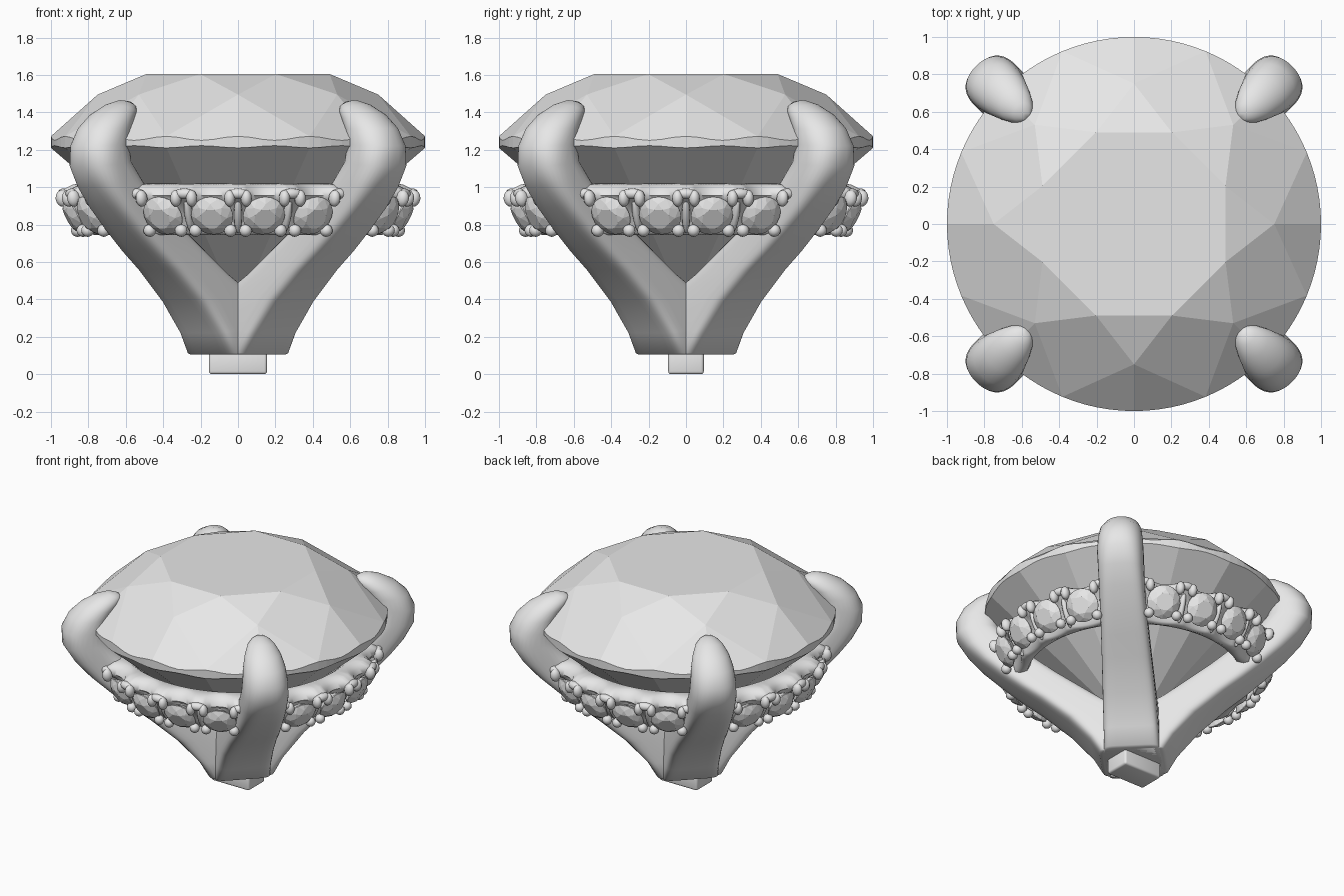
import bpy, bmesh, math
from mathutils import Matrix, Vector

if "Cube" in bpy.data.objects:
    bpy.data.objects.remove(bpy.data.objects["Cube"])

grey = bpy.data.materials.new("soft grey")
grey.diffuse_color = (0.8, 0.8, 0.8, 1)
grey.use_nodes = True
grey.node_tree.nodes["Principled BSDF"].inputs["Base Color"].default_value = grey.diffuse_color


def finish(bm, name, smooth=None):
    """Turn a bmesh into an object with outward normals and chosen shading."""
    bmesh.ops.recalc_face_normals(bm, faces=bm.faces)
    me = bpy.data.meshes.new(name)
    bm.to_mesh(me)
    bm.free()
    ob = bpy.data.objects.new(name, me)
    bpy.context.collection.objects.link(ob)
    me.materials.append(grey)
    if smooth:
        bpy.ops.object.select_all(action='DESELECT')
        ob.select_set(True)
        bpy.context.view_layer.objects.active = ob
        bpy.ops.object.shade_smooth_by_angle(angle=math.radians(smooth))
    return ob


def polar(r, deg, z):
    a = math.radians(deg)
    return Vector((r * math.cos(a), r * math.sin(a), z))


def brilliant(bm, mat, step=4):
    """Round brilliant cut of radius 1, girdle base at z = 0, 2*step girdle points per 45 degrees."""
    def v(r, deg, z):
        return bm.verts.new(mat @ polar(r, deg, z))
    n = 16 * step
    wave = [0.5 + 0.5 * math.cos(2 * math.pi * i / step) for i in range(n)]
    table = [v(0.53, 22.5 + 45 * k, 0.395) for k in range(8)]
    star = [v(0.75, 45 * k, 0.285) for k in range(8)]
    top = [v(1, 360 * i / n, 0.04 + 0.022 * wave[i]) for i in range(n)]
    low = [v(1, 360 * i / n, 0.012 - 0.012 * wave[i]) for i in range(n)]
    culet = v(0, 0, -0.86)
    bm.faces.new(table)
    for k in range(8):
        g = [top[(2 * step * k + j) % n] for j in range(2 * step + 1)]
        nxt = star[(k + 1) % 8]
        bm.faces.new((table[k - 1], star[k], table[k]))        # star facet
        bm.faces.new((table[k], star[k], g[step], nxt))        # kite facet
        bm.faces.new([star[k]] + g[:step + 1])                 # girdle halves
        bm.faces.new([nxt] + g[step:])
    for i in range(n):
        j = (i + 1) % n
        bm.faces.new((top[i], low[i], low[j], top[j]))
    for i in range(0, n, step):                                # pavilion
        bm.faces.new([culet] + [low[(i + j) % n] for j in range(step, -1, -1)])


# Main stone
bm = bmesh.new()
brilliant(bm, Matrix.Translation((0, 0, 1.21)), 6)
finish(bm, "main_stone")

# Prongs: inner radius, inner z, outer radius, outer z, half width, squareness
STATIONS = [
    (-0.05, 0.105, 0.20, 0.105, 0.185, 7),
    (-0.05, 0.12, 0.222, 0.112, 0.187, 7),
    (-0.05, 0.28, 0.285, 0.22, 0.185, 7),
    (0.00, 0.41, 0.435, 0.39, 0.18, 6),
    (0.19, 0.53, 0.63, 0.56, 0.17, 5),
    (0.34, 0.64, 0.76, 0.66, 0.163, 5),
    (0.50, 0.76, 0.89, 0.77, 0.157, 4.5),
    (0.68, 0.91, 1.02, 0.89, 0.153, 4),
    (0.81, 1.03, 1.12, 1.00, 0.153, 3.2),
    (0.89, 1.14, 1.19, 1.11, 0.155, 2.6),
    (0.90, 1.23, 1.195, 1.22, 0.15, 2.3),
    (0.87, 1.31, 1.15, 1.315, 0.14, 2.1),
    (0.835, 1.36, 1.07, 1.39, 0.12, 2),
    (0.805, 1.395, 0.97, 1.443, 0.09, 2),
    (0.795, 1.42, 0.89, 1.465, 0.055, 2),
    (0.80, 1.44, 0.835, 1.46, 0.02, 2),
]
SIDES = 32


def power(c, n):
    return math.copysign(abs(c) ** (2 / n), c)


for p in range(4):
    bm = bmesh.new()
    turn = Matrix.Rotation(math.radians(45 + 90 * p), 4, 'Z')
    rings = []
    for ri, zi, ro, zo, w, n in STATIONS:
        ring = []
        for s in range(SIDES):
            a = 2 * math.pi * (s + 0.5) / SIDES
            u = 0.5 + 0.5 * power(math.cos(a), n)
            t = w * power(math.sin(a), n)
            ring.append(bm.verts.new(turn @ Vector((ri + (ro - ri) * u, t, zi + (zo - zi) * u))))
        rings.append(ring)
    for a, b in zip(rings, rings[1:]):
        for s in range(SIDES):
            t = (s + 1) % SIDES
            bm.faces.new((a[s], a[t], b[t], b[s]))
    bm.faces.new(rings[0])
    bm.faces.new(rings[-1])
    finish(bm, "prong_%d" % (p + 1), 50)

# Base peg
bm = bmesh.new()
bmesh.ops.create_cube(bm, size=1, matrix=Matrix.Translation((0, 0, 0.06)) @ Matrix.Diagonal((0.31, 0.19, 0.12, 1)))
bmesh.ops.bevel(bm, geom=bm.edges[:], offset=0.015, segments=3, profile=0.5, affect='EDGES')
finish(bm, "base_peg", 40)

# Gallery: a curved rail between each pair of prongs, with small stones and claws
RAIL = [(0.76, 1.0), (0.79, 1.02), (0.88, 1.015), (0.93, 0.99), (0.945, 0.955),
        (0.92, 0.93), (0.87, 0.90), (0.81, 0.80), (0.80, 0.755), (0.77, 0.745),
        (0.72, 0.76), (0.70, 0.80)]
STONES = (-27, -9, 9, 27)
TILT = math.radians(28)


def rail_point(r, z, deg):
    """Scallop the upper lip and lower edge of the rail around each stone."""
    near = min(abs(deg - s) for s in STONES)
    dip = max(0, 1 - (near / 7) ** 2)
    if z > 0.92 and r > 0.86:
        r -= 0.06 * dip
    elif z < 0.81 and r > 0.76:
        r -= 0.02 * dip
    return r, z


def claw(bm, deg, r, z, size, lean):
    """Rounded bead leaning along the rail slope."""
    m = (Matrix.Rotation(math.radians(deg), 4, 'Z') @ Matrix.Translation((r, 0, z))
         @ Matrix.Rotation(lean, 4, 'Y') @ Matrix.Diagonal((*size, 1)))
    bmesh.ops.create_uvsphere(bm, u_segments=12, v_segments=8, radius=1, matrix=m)


for q in range(4):
    mid = 90 * q - 90
    bm = bmesh.new()
    rows = []
    for deg in range(-39, 40):
        points = [rail_point(r, z, deg) for r, z in RAIL]
        rows.append([bm.verts.new(polar(r, mid + deg, z)) for r, z in points])
    n = len(RAIL)
    for a, b in zip(rows, rows[1:]):
        for s in range(n):
            t = (s + 1) % n
            bm.faces.new((a[s], a[t], b[t], b[s]))
    bm.faces.new(rows[0])
    bm.faces.new(rows[-1])
    finish(bm, "gallery_rail_%d" % (q + 1), 60)

    bm = bmesh.new()
    for deg in STONES:
        m = (Matrix.Rotation(math.radians(mid + deg), 4, 'Z') @ Matrix.Translation((0.88, 0, 0.85))
             @ Matrix.Rotation(math.pi / 2 + TILT, 4, 'Y') @ Matrix.Scale(0.113, 4))
        brilliant(bm, m, 2)
    finish(bm, "small_stones_%d" % (q + 1))

    bm = bmesh.new()
    for deg in (-36, -18, 0, 18, 36):
        for side in (-2.7, 2.7):
            if abs(deg + side) < 37:
                claw(bm, mid + deg + side, 0.94, 0.94, (0.036, 0.03, 0.045), 0.15)
                claw(bm, mid + deg + side, 0.86, 0.768, (0.034, 0.034, 0.034), 0.9)
        # bridge joining each pair of upper claws, and the web below it
        claw(bm, mid + deg, 0.935, 0.965, (0.03, 0.06, 0.028), 0.15)
        claw(bm, mid + deg, 0.85, 0.85, (0.03, 0.022, 0.11), TILT)
    finish(bm, "claws_%d" % (q + 1), 60)
